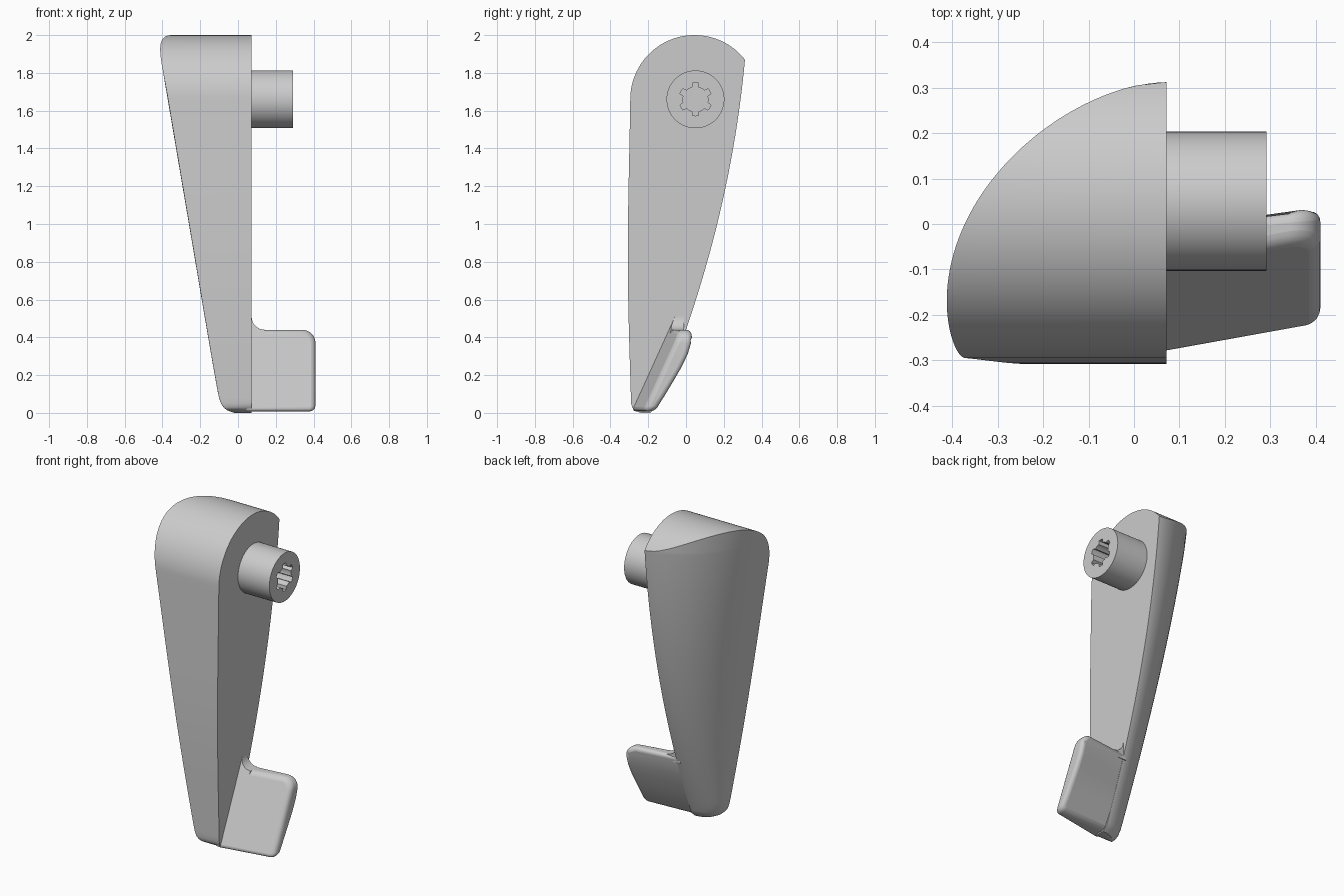
import bpy, bmesh, math
from mathutils import Vector

cube = bpy.data.objects.get("Cube")
if cube:
    bpy.data.objects.remove(cube)

grey = bpy.data.materials.new("plain grey")
grey.use_nodes = True
grey.diffuse_color = (0.6, 0.6, 0.6, 1)
grey.node_tree.nodes["Principled BSDF"].inputs["Base Color"].default_value = (0.6, 0.6, 0.6, 1)


def curve(points, t):
    """Smooth curve through (position, value) points."""
    t = min(max(t, points[0][0]), points[-1][0])
    last = len(points) - 1

    def slope(i):
        a, b = points[max(i - 1, 0)], points[min(i + 1, last)]
        return (b[1] - a[1]) / (b[0] - a[0])

    i = next(k for k in range(last) if t <= points[k + 1][0])
    (t0, v0), (t1, v1) = points[i], points[i + 1]
    h = t1 - t0
    s = (t - t0) / h
    d = v1 - v0
    m0, m1 = slope(i) * h, slope(i + 1) * h
    return v0 + s * m0 + s * s * (3 * d - 2 * m0 - m1) + s ** 3 * (m0 + m1 - 2 * d)


def finish(bm, name, bevel=0):
    bmesh.ops.remove_doubles(bm, verts=bm.verts, dist=0.0002)
    bmesh.ops.recalc_face_normals(bm, faces=bm.faces)
    mesh = bpy.data.meshes.new(name)
    bm.to_mesh(mesh)
    bm.free()
    mesh.materials.append(grey)
    obj = bpy.data.objects.new(name, mesh)
    bpy.context.collection.objects.link(obj)
    if bevel:
        mod = obj.modifiers.new("rounded edges", "BEVEL")
        mod.width, mod.segments = bevel, 4
        mod.limit_method, mod.angle_limit = "ANGLE", math.radians(40)
    bpy.ops.object.select_all(action="DESELECT")
    obj.select_set(True)
    bpy.context.view_layer.objects.active = obj
    bpy.ops.object.shade_smooth_by_angle(angle=math.radians(35))
    return obj


def loft(bm, rings, cap_start=True, cap_end=True):
    loops = [[bm.verts.new(p) for p in ring] for ring in rings]
    for a, b in zip(loops, loops[1:]):
        for i in range(len(a)):
            j = (i + 1) % len(a)
            bm.faces.new((a[i], a[j], b[j], b[i]))
    if cap_start:
        bm.faces.new(loops[0])
    if cap_end:
        bm.faces.new(loops[-1])


def arc(cx, cz, r, start, end, n=8):
    angles = [math.radians(start + (end - start) * i / n) for i in range(n + 1)]
    return [(cx + r * math.cos(a), cz + r * math.sin(a)) for a in angles]


# Handle body: half-oval sections stacked upward, under a round top
FLAT_X, HUB_Y, HUB_Z, HUB_R = 0.072, 0.045, 1.66, 0.34
FRONT = [(0, -0.24), (0.01, -0.265), (0.03, -0.285), (0.06, -0.291),
         (0.8, -0.308), (HUB_Z, HUB_Y - HUB_R)]
OUTER = [(0, -0.02), (0.015, -0.06), (0.05, -0.09), (0.12, -0.109), (1, -0.26), (2, -0.43)]


def body_back(z):
    drop = max(1.88 - z, 0)
    return 0.313 - 0.09 * drop - 0.0886 * drop ** 2 - 0.02 * max(1 - z / 0.03, 0)


def body_ring(z, n=28):
    front, back = curve(FRONT, z), body_back(z)
    depth = back - front
    mid = front + 0.08 * depth
    reach = back - mid
    width = FLAT_X - curve(OUTER, z)
    if z > HUB_Z:
        half = math.sqrt(max(HUB_R ** 2 - (z - HUB_Z) ** 2, 0))
        front, back = HUB_Y - half, min(back, HUB_Y + half)
    hi = math.asin(min((back - mid) / reach, 1))
    lo = math.asin((front - mid) / reach)
    ring = [(FLAT_X, front, z), (FLAT_X, back, z)]
    for i in range(n + 1):
        a = hi + (lo - hi) * i / n
        ring.append((FLAT_X - width * max(math.cos(a), 0) ** 1.12, mid + reach * math.sin(a), z))
    return ring


levels = [0, 0.005, 0.015, 0.03, 0.05, 0.08, 0.12]
levels += [0.12 + (HUB_Z - 0.12) * i / 24 for i in range(1, 25)]
levels += [HUB_Z + HUB_R * math.sin(math.radians(a)) for a in range(4, 91, 2)]
bm = bmesh.new()
loft(bm, [body_ring(z) for z in levels], cap_end=False)
finish(bm, "handle_body")

# Thumb paddle: rounded plate leaning back, blending out of the body's back
TIP_X = 0.41
TIP_BACK = [(0, -0.17), (0.03, -0.15), (0.15, -0.075), (0.28, 0.0),
            (0.365, 0.03), (0.44, 0.036)]


def paddle_back(x, z):
    root, tip = body_back(z) - 0.002, curve(TIP_BACK, z)
    return root + (tip - root) * (x - FLAT_X) / (TIP_X - FLAT_X)


def leaning_plate(name, outline, back, cuts=(), bevel=0):
    bm = bmesh.new()
    loft(bm, [[(x, y, z) for x, z in outline] for y in (-1, 1)])
    for z in cuts:
        bmesh.ops.bisect_plane(bm, geom=bm.verts[:] + bm.edges[:] + bm.faces[:],
                               plane_co=Vector((0, 0, z)), plane_no=Vector((0, 0, 1)))
    for v in bm.verts:
        x, y, z = v.co
        v.co.y = back(x, z) if y > 0 else -0.29 + 0.455 * z + 0.18 * (x - FLAT_X)
    return finish(bm, name, bevel)


outline = [(0.03, 0.008)] + arc(0.38, 0.038, 0.03, -90, 0, 4)
outline += arc(0.34, 0.37, 0.07, 0, 90) + [(0.03, 0.44)]
leaning_plate("thumb_paddle", outline, paddle_back,
              [0.1, 0.17, 0.24, 0.31, 0.37], 0.025)

# Fillet joining the paddle top to the body
fillet = [(0.05, 0.4), (0.14, 0.4)] + arc(0.142, 0.51, 0.07, -90, -180) + [(0.05, 0.51)]
leaning_plate("paddle_fillet", fillet, lambda x, z: -0.01)

# Round peg with a six-lobed socket
PEG_END, SIDES = 0.292, 72


def peg_ring(x, radius):
    ring = []
    for i in range(SIDES):
        a = math.tau * i / SIDES
        r = radius(i)
        ring.append((x, 0.05 + r * math.sin(a), HUB_Z + r * math.cos(a)))
    return ring


def outer(i):
    return 0.153


def socket(i):
    return 0.087 if (i + 2) % 12 < 5 else 0.066


bm = bmesh.new()
loft(bm, [peg_ring(0.06, outer), peg_ring(PEG_END, outer),
          peg_ring(PEG_END, socket), peg_ring(0.1, socket)])
finish(bm, "peg")
